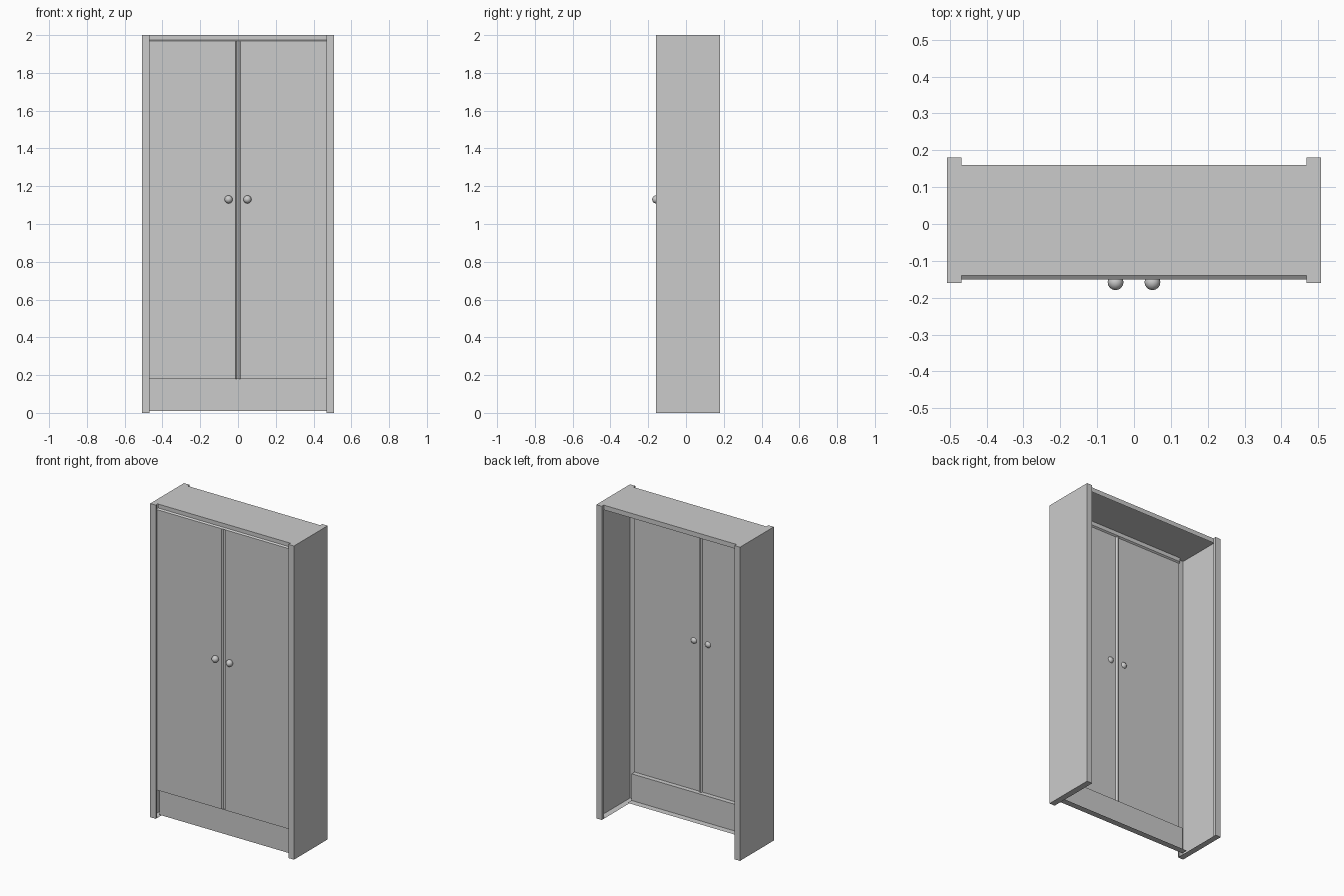
import bpy, bmesh, math
from mathutils import Matrix

if "Cube" in bpy.data.objects:
    bpy.data.objects.remove(bpy.data.objects["Cube"])


def finish(name, bm, mirrored=False):
    mesh = bpy.data.meshes.new(name)
    bm.to_mesh(mesh)
    bm.free()
    obj = bpy.data.objects.new(name, mesh)
    bpy.context.collection.objects.link(obj)
    if mirrored:
        obj.modifiers.new("mirror", "MIRROR").use_axis[0] = True
    return obj


def sheet(name, profile, lo, hi, axis="z", caps=False, mirrored=False):
    """Sweep an open profile along an axis; the right of travel faces outward."""
    def place(a, b, c):
        return (a, b, c) if axis == "z" else (c, a, b)
    bm = bmesh.new()
    low = [bm.verts.new(place(a, b, lo)) for a, b in profile]
    high = [bm.verts.new(place(a, b, hi)) for a, b in profile]
    for i in range(len(profile) - 1):
        bm.faces.new((low[i], low[i + 1], high[i + 1], high[i]))
    if caps:
        bm.faces.new(high)
        bm.faces.new(low[::-1])
    return finish(name, bm, mirrored)


W = 0.468  # inner half width

# Hollow side panels, open toward the inside
sheet("side_panel", [(W, -0.15), (W, -0.16), (0.507, -0.16), (0.507, 0.18),
                     (W, 0.18), (W, 0.16)], 0, 2, caps=True, mirrored=True)

# Top with front and back lips, sloping down to the door face
sheet("top_panel", [(0.16, 1.97), (0.16, 2), (-0.14, 2), (-0.14, 1.975),
                    (-0.15, 1.968)], -W, W, axis="x")

# Pair of doors with a tapered groove between them
sheet("doors", [(-W, -0.15), (-0.013, -0.15), (-0.005, -0.14), (0.005, -0.14),
                (0.013, -0.15), (W, -0.15)], 0.18, 1.968)

# Recessed plinth under the doors
sheet("plinth", [(-0.15, 0.18), (-0.12, 0.18), (-0.12, 0.01), (-0.08, 0.01)],
      -W, W, axis="x")

# Round knobs, poking slightly through the doors
bm = bmesh.new()
bmesh.ops.create_uvsphere(
    bm, u_segments=12, v_segments=8, radius=0.0215,
    matrix=Matrix.Translation((0.05, -0.158, 1.13)) @ Matrix.Rotation(math.pi / 2, 4, "X"))
for f in bm.faces:
    f.smooth = True
finish("door_knob", bm, mirrored=True)
